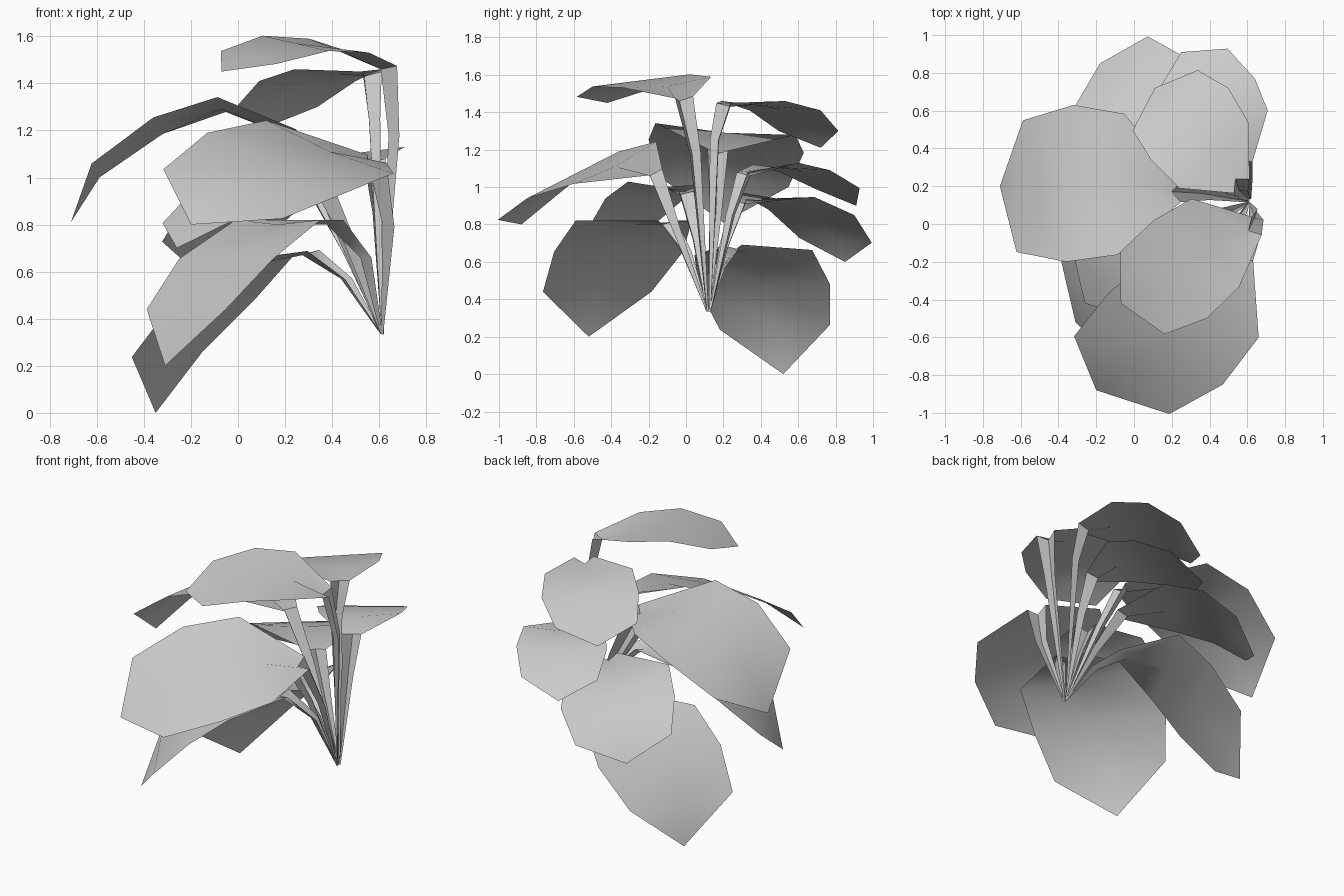
import bpy, bmesh, math
from mathutils import Vector

cube = bpy.data.objects.get("Cube")
if cube:
    bpy.data.objects.remove(cube, do_unlink=True)

# Single pale grey for the whole plant
grey = bpy.data.materials.new("pale_grey")
grey.use_nodes = True
grey.diffuse_color = (0.6, 0.6, 0.6, 1)
grey.node_tree.nodes["Principled BSDF"].inputs["Base Color"].default_value = (0.6, 0.6, 0.6, 1)

ROOT = Vector((0.62, 0.12, 0.335))


def leaf(name, bend, neck, shoulder, middle, outer, tip, width):
    """One leaf: a V-shaped stalk from the root through bend to neck,
    then a blade of three cross rows closed by a blunt tip."""
    bend, neck, shoulder, middle, outer, tip, width = map(
        Vector, (bend, neck, shoulder, middle, outer, tip, width))
    forward = tip - neck
    if width.cross(forward).z < 0:
        width = -width
    flat_forward = Vector((forward.x, forward.y, 0)).normalized()
    across = width.normalized()
    root = ROOT + flat_forward * 0.01

    # Each section: left edge, midrib, right edge
    sections = []
    for centre, half, keel in ((root, 0.006, 0.006), (bend, 0.033, 0.035), (neck, 0.055, 0.05)):
        rib = centre + flat_forward * keel
        if centre is neck:
            rib.z -= 0.02
        sections.append((centre - across * half, rib, centre + across * half))
    for centre, share, sag in ((shoulder, 0.9, 0.02), (middle, 1.0, 0.0), (outer, 0.84, 0.0)):
        half = width * share / 2
        sections.append((centre - half, centre - Vector((0, 0, sag)), centre + half))

    bm = bmesh.new()
    rows = [[bm.verts.new(p) for p in section] for section in sections]
    for low, high in zip(rows, rows[1:]):
        for i in range(2):
            bm.faces.new((low[i], low[i + 1], high[i + 1], high[i]))
    end = bm.verts.new(tip)
    for i in range(2):
        bm.faces.new((rows[-1][i], rows[-1][i + 1], end))

    mesh = bpy.data.meshes.new(name)
    bm.to_mesh(mesh)
    bm.free()
    mesh.materials.append(grey)
    obj = bpy.data.objects.new(name, mesh)
    bpy.context.collection.objects.link(obj)
    bpy.ops.object.select_all(action="DESELECT")
    obj.select_set(True)
    bpy.context.view_layer.objects.active = obj
    bpy.ops.object.shade_smooth_by_angle(angle=math.radians(50))


# Upper leaves
leaf("top_front_leaf",
     bend=(0.67, 0.05, 1.18), neck=(0.65, -0.01, 1.48),
     shoulder=(0.43, -0.1, 1.56), middle=(0.245, -0.24, 1.57),
     outer=(0.045, -0.365, 1.51), tip=(-0.07, -0.42, 1.45),
     width=(0.28, -0.52, -0.065))
leaf("top_back_leaf",
     bend=(0.58, 0.15, 1.25), neck=(0.57, 0.2, 1.45),
     shoulder=(0.425, 0.36, 1.46), middle=(0.295, 0.53, 1.41),
     outer=(0.165, 0.655, 1.3), tip=(0.11, 0.72, 1.21),
     width=(0.41, 0.38, 0))

# Large middle leaves
leaf("large_side_leaf",
     bend=(0.4, 0.16, 0.88), neck=(0.25, 0.17, 1.2),
     shoulder=(-0.07, 0.21, 1.31), middle=(-0.34, 0.215, 1.22),
     outer=(-0.605, 0.2, 1.03), tip=(-0.71, 0.2, 0.81),
     width=(0.04, 0.83, -0.07))
leaf("large_front_leaf",
     bend=(0.64, -0.06, 0.8), neck=(0.59, -0.16, 1.08),
     shoulder=(0.39, -0.38, 1.13), middle=(0.17, -0.605, 1.065),
     outer=(-0.065, -0.8, 0.93), tip=(-0.2, -0.88, 0.8),
     width=(0.6, -0.49, -0.25))

# Back leaves
leaf("upper_back_leaf",
     bend=(0.6, 0.23, 0.85), neck=(0.58, 0.3, 1.08),
     shoulder=(0.51, 0.48, 1.125), middle=(0.42, 0.635, 1.085),
     outer=(0.31, 0.815, 0.99), tip=(0.25, 0.91, 0.9),
     width=(0.44, 0.27, 0.01))
leaf("lower_back_leaf",
     bend=(0.47, 0.2, 0.68), neck=(0.35, 0.28, 0.93),
     shoulder=(0.14, 0.48, 0.96), middle=(0.005, 0.67, 0.865),
     outer=(-0.125, 0.8, 0.715), tip=(-0.18, 0.85, 0.6),
     width=(0.47, 0.46, -0.03))

# Lower leaves
leaf("small_inner_leaf",
     bend=(0.48, 0.06, 0.72), neck=(0.36, 0, 0.98),
     shoulder=(0.15, -0.13, 1.02), middle=(-0.03, -0.23, 0.93),
     outer=(-0.165, -0.33, 0.815), tip=(-0.26, -0.42, 0.7),
     width=(0.37, -0.4, 0.02))
leaf("low_front_leaf",
     bend=(0.55, 0, 0.66), neck=(0.42, -0.1, 0.82),
     shoulder=(0.17, -0.28, 0.82), middle=(-0.05, -0.36, 0.655),
     outer=(-0.22, -0.475, 0.44), tip=(-0.31, -0.52, 0.2),
     width=(0.4, -0.69, 0))
leaf("low_back_leaf",
     bend=(0.47, 0.18, 0.57), neck=(0.32, 0.25, 0.69),
     shoulder=(0.07, 0.36, 0.65), middle=(-0.11, 0.42, 0.465),
     outer=(-0.3, 0.475, 0.25), tip=(-0.35, 0.52, 0),
     width=(0.36, 0.7, 0.03))
